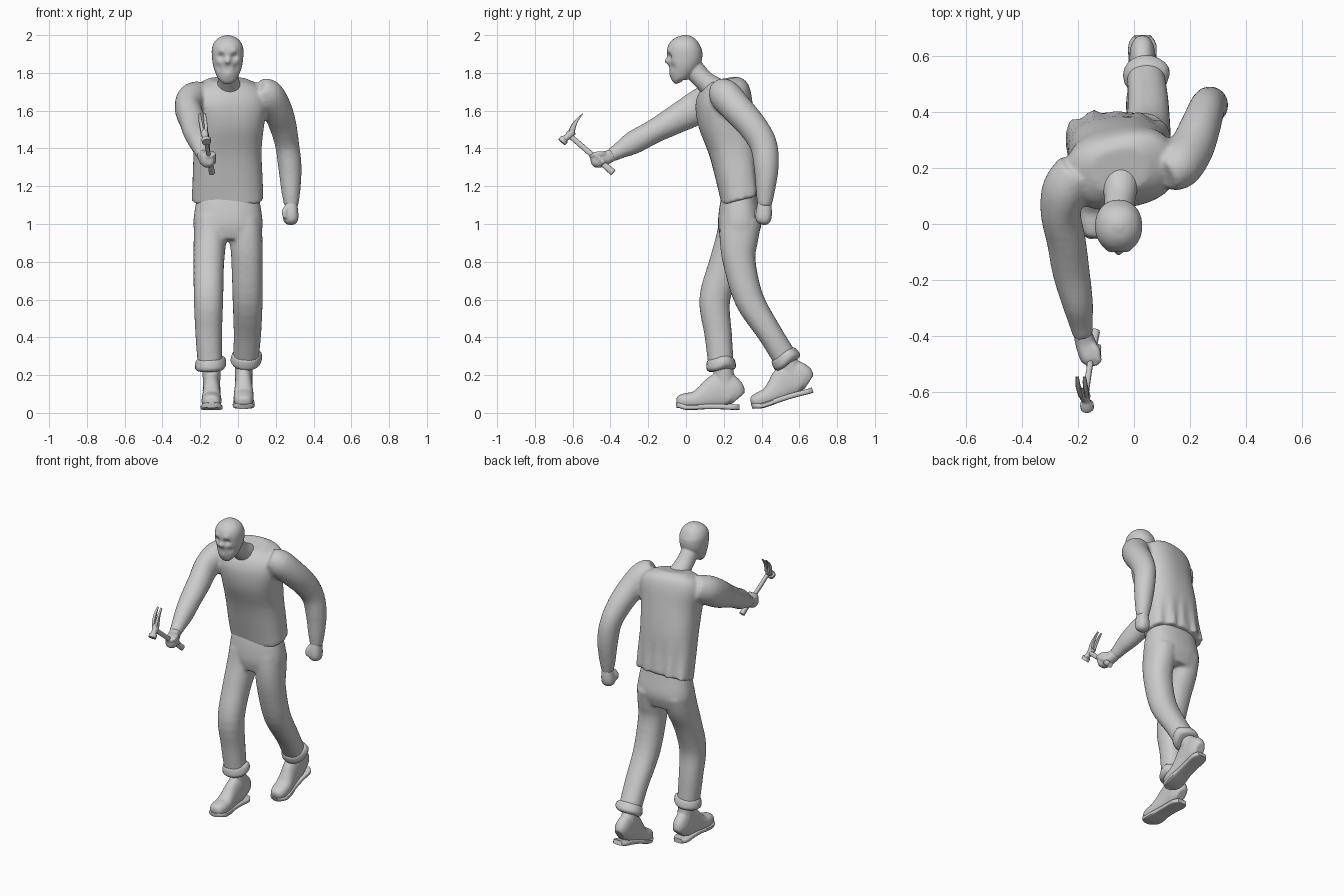
import bpy, bmesh, math
from mathutils import Vector, Matrix


def spline(rings, sub):
    """Catmull-Rom interpolation of ring tuples."""
    out = []
    for i in range(len(rings) - 1):
        p0, p1 = rings[max(i - 1, 0)], rings[i]
        p2, p3 = rings[i + 1], rings[min(i + 2, len(rings) - 1)]
        for s in range(sub):
            t = s / sub
            out.append([0.5 * (2 * b + (c - a) * t + (2 * a - 5 * b + 4 * c - d) * t * t
                               + (3 * b - a - 3 * c + d) * t ** 3)
                        for a, b, c, d in zip(p0, p1, p2, p3)])
    return out + [list(rings[-1])]


def tube(bm, rings, n=20, sub=4, p=2.0):
    """Loft of (x, y, z, half width, half depth[, yaw, tilt]) sections."""
    rings = spline(rings, sub)
    loops = []
    for i, r in enumerate(rings):
        c = Vector(r[:3])
        if len(r) > 5:
            yaw, tilt = math.radians(r[5]), math.radians(r[6])
            u = Vector((math.cos(yaw), math.sin(yaw), 0))
            v = Vector((-math.sin(yaw) * math.cos(tilt), math.cos(yaw) * math.cos(tilt), math.sin(tilt)))
        else:
            t = (Vector(rings[min(i + 1, len(rings) - 1)][:3]) - Vector(rings[max(i - 1, 0)][:3])).normalized()
            u = Vector((1, 0, 0))
            u = (u - t * u.dot(t)).normalized()
            v = t.cross(u)
        loop = []
        for k in range(n):
            a = 2 * math.pi * k / n
            ca, sa = math.cos(a), math.sin(a)
            loop.append(bm.verts.new(c + u * math.copysign(abs(ca) ** (2 / p), ca) * max(r[3], .002)
                                     + v * math.copysign(abs(sa) ** (2 / p), sa) * max(r[4], .002)))
        loops.append(loop)
    for l0, l1 in zip(loops, loops[1:]):
        for k in range(n):
            bm.faces.new((l0[k], l0[(k + 1) % n], l1[(k + 1) % n], l1[k]))
    bm.faces.new(loops[0])
    bm.faces.new(loops[-1])


def bump(bm, centre, radius, push):
    """Soft local push, as with a sculpting brush."""
    for v in bm.verts:
        v.co += Vector(push) * math.exp(-((v.co - Vector(centre)).length / radius) ** 2)


def finish(name, bm, voxel=0, matrix=None, iterations=4):
    if matrix:
        bm.transform(matrix)
    bmesh.ops.recalc_face_normals(bm, faces=bm.faces)
    me = bpy.data.meshes.new(name)
    bm.to_mesh(me)
    bm.free()
    ob = bpy.data.objects.new(name, me)
    bpy.context.collection.objects.link(ob)
    bpy.ops.object.select_all(action='DESELECT')
    ob.select_set(True)
    bpy.context.view_layer.objects.active = ob
    bpy.ops.object.shade_smooth_by_angle(angle=math.radians(45))
    if voxel:
        m = ob.modifiers.new("blend", 'REMESH')
        m.mode, m.voxel_size, m.use_smooth_shade = 'VOXEL', voxel, True
        s = ob.modifiers.new("soften", 'SMOOTH')
        s.factor, s.iterations = 0.5, iterations
    return ob


# Shirt body, twisted and leaning forward, with folds at the back hem
bm = bmesh.new()
tube(bm, [(-.055, .297, 1.125, .19, .11, -4, 16), (-.055, .275, 1.25, .185, .118, 0, 14),
          (-.055, .25, 1.4, .18, .132, 3, 14), (-.045, .213, 1.55, .185, .148, 8, 15),
          (-.045, .197, 1.66, .2, .145, 11, 15), (-.045, .195, 1.725, .175, .122, 12, 14),
          (-.05, .195, 1.765, .1, .08, 12, 12)], n=48, p=2.5)
for v in bm.verts:
    if v.co.z < 1.38 and v.co.y > .3:
        v.co.y += .012 * math.sin(v.co.x * 75) * (1.38 - v.co.z) / .25
# Sleeves
tube(bm, [(.11, .175, 1.72, .06, .06), (.155, .205, 1.685, .085, .085), (.205, .27, 1.61, .08, .083),
          (.238, .35, 1.52, .072, .078), (.26, .41, 1.42, .064, .073), (.275, .425, 1.3, .062, .066),
          (.28, .42, 1.17, .05, .05), (.282, .415, 1.09, .036, .037)])
tube(bm, [(-.2, .19, 1.68, .08, .08), (-.245, .125, 1.655, .083, .09), (-.262, .04, 1.605, .072, .088),
          (-.242, -.06, 1.55, .07, .076), (-.225, -.17, 1.49, .067, .064), (-.202, -.28, 1.43, .056, .062),
          (-.19, -.35, 1.39, .044, .045), (-.182, -.4, 1.36, .036, .036)])
finish("shirt", bm, .011)

# Trousers: hips and two legs
bm = bmesh.new()
tube(bm, [(-.053, .28, 1.2, .15, .085, 0, 10), (-.053, .28, 1.1, .172, .105, 0, 8),
          (-.053, .285, 1.0, .184, .116, 0, 4), (-.053, .28, .92, .172, .095, 0, 0)], n=32, p=2.4)
legs = {"right": [(-.14, .285, 1.02, .09, .11), (-.148, .26, .92, .087, .103), (-.155, .205, .78, .081, .087),
                  (-.156, .152, .6, .078, .082), (-.155, .17, .42, .071, .073), (-.148, .185, .26, .066, .068)],
        "left": [(.035, .29, 1.02, .09, .11), (.043, .28, .92, .087, .103), (.048, .282, .8, .083, .087),
                 (.051, .335, .6, .08, .078), (.05, .445, .42, .073, .066), (.042, .525, .29, .068, .066)]}
for rings in legs.values():
    tube(bm, rings, p=2.2)
finish("trousers", bm, .011)

# Turned-up cuffs around the trouser ends
for side, rings in legs.items():
    end, before = Vector(rings[-1][:3]), Vector(rings[-2][:3])
    d = (end - before).normalized()
    bm = bmesh.new()
    tube(bm, [(*(end + d * o), r, r * .98) for o, r in
              ((-.03, .062), (-.02, .073), (0, .079), (.022, .08), (.036, .068), (.038, .05))], sub=3)
    bump(bm, end + Vector((.07, .03, 0)), .04, (.008, 0, .02))
    finish(side + "_cuff", bm)

# Shoes: uppers, ankle shafts and soles
foot = [(-.05, .06, .018, .02), (-.037, .06, .04, .034), (0, .062, .052, .043), (.05, .067, .053, .048),
        (.1, .085, .049, .066), (.15, .107, .046, .087), (.2, .12, .047, .097), (.25, .1, .045, .078),
        (.275, .075, .03, .045)]
sole_line = [(-.052, .022), (-.035, .046), (0, .057), (.05, .057), (.1, .05), (.18, .049), (.25, .05), (.283, .03)]
back_turn = (Matrix.Translation((.03, .375, .02)) @ Matrix.Rotation(math.radians(17), 4, 'X')
             @ Matrix.Translation((0, .03, -.02)))
for side, mat in (("right", Matrix.Translation((-.14, 0, 0))), ("left", back_turn)):
    bm = bmesh.new()
    tube(bm, [(0, y, z, a, b) for y, z, a, b in foot], p=2.3)
    tube(bm, [(0, .205, .1, .046, .054), (0, .203, .18, .047, .053), (0, .195, .26, .05, .053)])
    finish(side + "_shoe", bm, .007, mat, 3)
    bm = bmesh.new()
    tube(bm, [(0, y, .03 + .02 * math.exp(-((y - .14) / .03) ** 2) + (.01 if y < -.03 else 0), a, .014)
              for y, a in sole_line], p=5)
    finish(side + "_sole", bm, 0, mat)

# Head and neck, with brow, eye sockets, nose, cheeks and mouth pushed in and out
bm = bmesh.new()
cx = -.055
tube(bm, [(cx, -.035, 1.748, .022, .018), (cx, -.04, 1.765, .046, .036), (cx, -.03, 1.8, .064, .062),
          (cx, -.018, 1.84, .077, .082), (cx, -.008, 1.885, .083, .094), (cx, -.008, 1.93, .083, .09),
          (cx, -.006, 1.965, .069, .072), (cx, -.005, 1.988, .043, .045), (cx, -.005, 2.0, .012, .012)],
     n=48, sub=6, p=2.15)
bump(bm, (cx, -.1, 1.865), .016, (0, -.018, -.006))
bump(bm, (cx, -.1, 1.82), .022, (0, .007, 0))
bump(bm, (cx, -.09, 1.79), .025, (0, -.008, 0))
for s in (-1, 1):
    bump(bm, (cx + s * .035, -.095, 1.887), .02, (0, .019, 0))
    bump(bm, (cx + s * .035, -.09, 1.915), .018, (0, -.009, 0))
    bump(bm, (cx + s * .05, -.075, 1.83), .022, (-s * .005, .007, 0))
tube(bm, [(cx, .01, 1.87, .05, .05), (cx, .05, 1.81, .053, .055), (-.05, .1, 1.755, .057, .055),
          (-.05, .17, 1.7, .075, .07)])
finish("head", bm, .006, iterations=2)

# Left fist hanging down
bm = bmesh.new()
tube(bm, [(.282, .415, 1.12, .03, .034), (.281, .413, 1.075, .037, .042), (.279, .41, 1.035, .041, .043),
          (.276, .405, 1.01, .034, .034), (.275, .402, .997, .015, .015)], p=2.4)
tube(bm, [(.26, .39, 1.09, .016, .016), (.245, .375, 1.06, .015, .015), (.25, .373, 1.03, .01, .01)], n=10)
finish("left_hand", bm, .007, iterations=2)

# Right fist gripping the tool
bm = bmesh.new()
tube(bm, [(-.186, -.38, 1.37, .032, .032), (-.175, -.42, 1.352, .036, .036), (-.163, -.455, 1.342, .038, .043),
          (-.155, -.485, 1.34, .034, .04), (-.152, -.503, 1.338, .018, .024)], p=2.4)
tube(bm, [(-.165, -.42, 1.365, .015, .015), (-.137, -.45, 1.37, .016, .016), (-.13, -.485, 1.37, .012, .012)], n=10)
for k in range(4):
    y, z = -.445 - k * .016, 1.318 + k * .013
    tube(bm, [(-.17, y - .01, z, .01, .01), (-.135, y - .002, z + .005, .012, .012),
              (-.122, y + .012, z + .016, .01, .01)], n=8, sub=2)
finish("right_hand", bm, .006, iterations=2)

# Hammer handle
bm = bmesh.new()
tube(bm, [(-.138, -.386, 1.272, .016, .018), (-.142, -.412, 1.295, .015, .017), (-.155, -.49, 1.36, .011, .014),
          (-.166, -.56, 1.42, .011, .014), (-.174, -.62, 1.472, .011, .013)], n=12, sub=2, p=2.6)
finish("hammer_handle", bm)

# Hammer head: striking face, neck, eye and two curved claws
bm = bmesh.new()
tube(bm, [(-.167, -.658, 1.433, .024, .024), (-.169, -.644, 1.448, .025, .025), (-.17, -.638, 1.454, .016, .017),
          (-.173, -.625, 1.464, .016, .017), (-.175, -.617, 1.47, .02, .022), (-.18, -.6, 1.49, .02, .02)],
     n=12, sub=1)
for s in (-1, 1):
    tube(bm, [(-.179 + s * .009, -.606, 1.483, .01, .018), (-.182 + s * .012, -.597, 1.515, .01, .014),
              (-.187 + s * .013, -.577, 1.55, .009, .008), (-.19 + s * .013, -.546, 1.585, .006, .002)],
         n=8, sub=3, p=3)
finish("hammer_head", bm)
